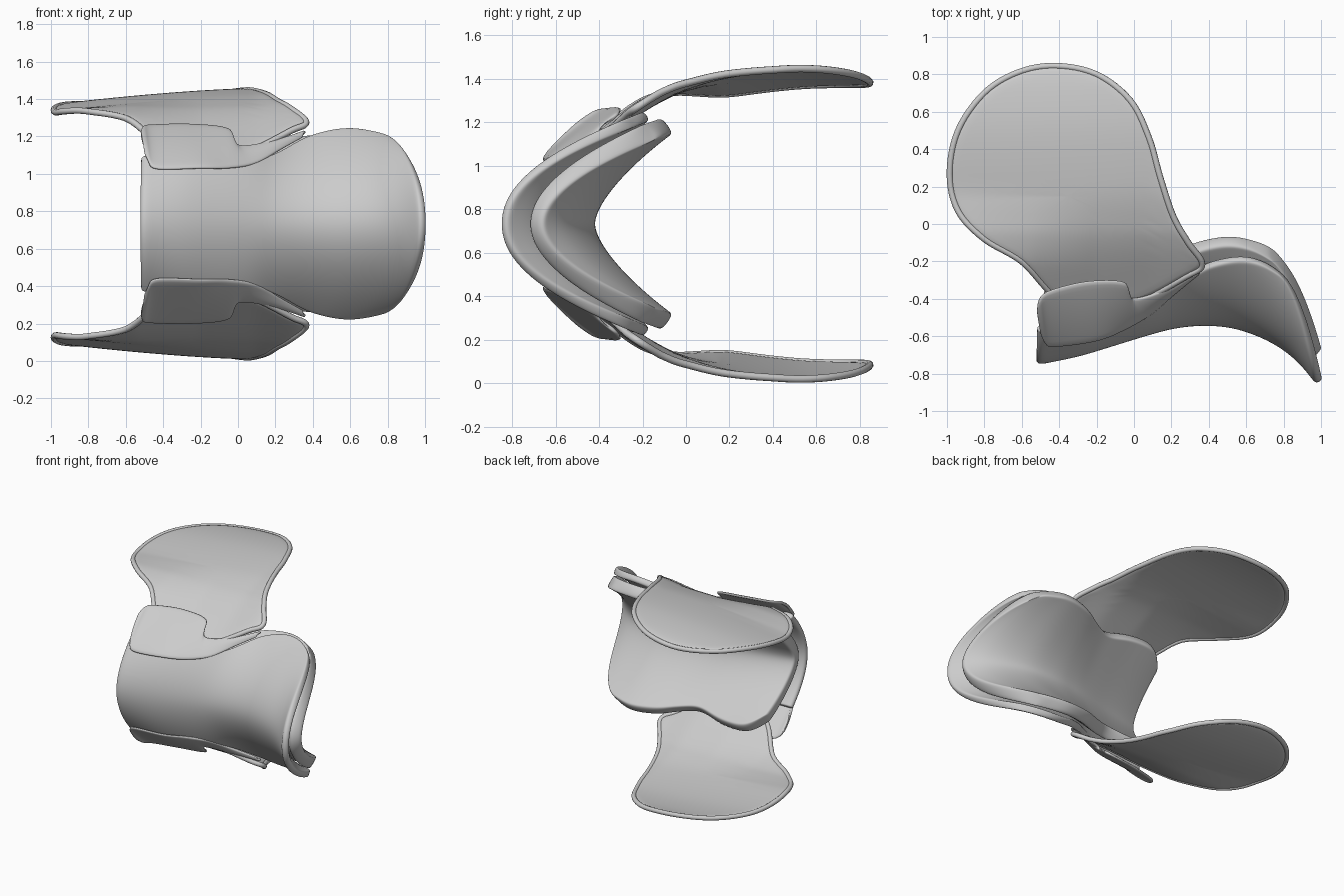
import bpy
from math import sin, cos, pi
from mathutils import Vector

if "Cube" in bpy.data.objects:
    bpy.data.objects.remove(bpy.data.objects["Cube"])

MID = 0.733  # height of the symmetry plane


def spline(keys, n, closed=False):
    """Catmull-Rom samples through the key tuples, n per span."""
    k = [Vector(p) for p in keys]
    m = len(k)
    get = (lambda i: k[i % m]) if closed else (lambda i: k[max(0, min(m - 1, i))])
    out = []
    for i in range(m if closed else m - 1):
        a, b, c, d = get(i - 1), get(i), get(i + 1), get(i + 2)
        for s in range(n):
            t = s / n
            out.append(0.5 * (2 * b + (c - a) * t + (2 * a - 5 * b + 4 * c - d) * t * t
                              + (3 * b - a - 3 * c + d) * t ** 3))
    if not closed:
        out.append(k[-1])
    return out


def clamp(v):
    return max(0, min(1, v))


def finish(name, verts, faces, thick, offset=-1, mirror=False):
    me = bpy.data.meshes.new(name)
    me.from_pydata(verts, [], faces)
    me.shade_smooth()
    ob = bpy.data.objects.new(name, me)
    bpy.context.collection.objects.link(ob)
    ob.location.z = MID
    so = ob.modifiers.new("thickness", 'SOLIDIFY')
    so.thickness, so.offset = thick, offset
    if mirror:
        mi = ob.modifiers.new("mirror", 'MIRROR')
        mi.use_axis = (False, False, True)
    sub = ob.modifiers.new("round", 'SUBSURF')
    sub.levels = sub.render_levels = 2 if name in ("seat", "panel") else 1
    return ob


def grid(name, rows, thick, **kw):
    w = len(rows[0])
    faces = [(i * w + j, (i + 1) * w + j, (i + 1) * w + j + 1, i * w + j + 1)
             for i in range(len(rows) - 1) for j in range(w - 1)]
    return finish(name, [p for r in rows for p in r], faces, thick, **kw)


def saddle_loft(name, keys, thick, n=3, cols=22):
    """Arched, bowed slices; key = centre x, edge x, centre y, edge y, half width, power."""
    rows = []
    end = .88 * pi / 2
    low = cos(end) ** .65
    for xc, xe, c, e, w, p in spline(keys, n):
        row = []
        for j in range(cols + 1):
            a = (2 * j / cols - 1) * end
            s = sin(a) / sin(end)
            soft = ((s * s + .02) ** (p / 2) - .02 ** (p / 2)) / (1.02 ** (p / 2) - .02 ** (p / 2))
            bow = (cos(a) ** .65 - low) / (1 - low)
            row.append((xe + (xc - xe) * bow, c + (e - c) * soft, w * s))
        rows.append(row)
    return grid(name, rows, thick)


# Seat: pommel at -x, raised cantle at +x
saddle_loft("seat", [
    (-.52, -.52, -.755, -.57, .37, 1.9), (-.3, -.3, -.71, -.57, .37, 1.9),
    (-.1, -.1, -.65, -.54, .345, 1.8), (.08, .08, -.595, -.48, .34, 1.75),
    (.22, .22, -.56, -.37, .39, 1.75), (.38, .35, -.546, -.255, .465, 1.75),
    (.55, .47, -.565, -.21, .505, 1.75), (.73, .58, -.635, -.195, .52, 1.8),
    (.87, .68, -.735, -.215, .51, 2.0), (.975, .78, -.86, -.27, .485, 2.2)], .05)

# Padded panel under the seat
saddle_loft("panel", [
    (-.49, -.47, -.69, -.36, .39, 1.7), (-.37, -.36, -.66, -.24, .465, 1.7),
    (-.15, -.15, -.61, -.24, .47, 1.7), (.05, .05, -.56, -.27, .435, 1.7),
    (.2, .2, -.53, -.22, .45, 1.6), (.36, .32, -.51, -.15, .475, 1.6),
    (.55, .45, -.52, -.115, .488, 1.55), (.72, .55, -.57, -.115, .49, 1.65),
    (.85, .64, -.64, -.14, .48, 1.8), (.95, .73, -.73, -.19, .46, 2.0)], .09)

# Small skirts beside the pommel
upper = spline([(-.50, -.59, 1.10), (-.475, -.645, 1.06), (-.42, -.665, 1.03),
                (-.2, -.635, 1.035), (-.05, -.575, 1.035), (.1, -.485, 1.06),
                (.23, -.37, 1.13), (.35, -.27, 1.195)], 8)
lower = spline([(-.52, -.46, 1.23), (-.505, -.41, 1.262), (-.45, -.36, 1.272),
                (-.25, -.31, 1.275), (-.05, -.315, 1.25), (0, -.40, 1.16),
                (.18, -.345, 1.18), (.36, -.235, 1.235)], 8)
rows = []
for a, b in zip(upper, lower):
    row = []
    for j in range(9):
        t = j / 8
        bulge = .03 * t * (1 - t)
        p = a.lerp(b, t) + Vector((0, -bulge, bulge))
        row.append((p.x, p.y, p.z - MID))
    rows.append(row)
grid("skirt", rows, .02, mirror=True)

# Large side flaps, bowed outward
bow = spline([(-.5, 1.06), (-.35, 1.155), (-.2, 1.255), (-.1, 1.315), (0, 1.36),
              (.2, 1.415), (.5, 1.447), (.75, 1.433), (.9, 1.395)], 10)


def flap_point(x, y):
    z = bow[-1].y
    for a, b in zip(bow, bow[1:]):
        if y <= b.x:
            z = a.y + (b.y - a.y) * (y - a.x) / (b.x - a.x)
            break
    u = clamp((y + .35) / .6)
    drop = .088 * (max(0, .1 - x) / 1.1) ** 1.5 * (u * u * (3 - 2 * u) * 1.25 - .25)
    z += .04 * clamp((-.2 - x) / .35) * clamp((.15 - y) / .35) + .03 * clamp((x - .1) / .2)
    return (x, y, z - drop - MID)


outline = spline([(-.44, -.37), (-.6, -.2), (-.8, -.08), (-.94, .07), (-.985, .27),
                  (-.94, .5), (-.8, .70), (-.62, .81), (-.42, .845), (-.2, .80),
                  (-.02, .66), (.08, .46), (.14, .25), (.21, .04), (.29, -.1),
                  (.365, -.215), (.28, -.28), (0, -.42), (-.3, -.44)], 6, closed=True)
centre, rings, n = Vector((-.35, .15)), 12, len(outline)
verts, faces = [flap_point(*centre)], []
for r in range(1, rings + 1):
    verts += [flap_point(*centre.lerp(p, r / rings)) for p in outline]
for k in range(n):
    k2 = (k + 1) % n
    faces.append((0, 1 + k2, 1 + k))
    for r in range(rings - 1):
        a, b = 1 + r * n, 1 + (r + 1) * n
        faces.append((a + k, a + k2, b + k2, b + k))
finish("flap", verts, faces, .022, offset=0, mirror=True)

# Piping round the flap edges
cu = bpy.data.curves.new("flap_piping", 'CURVE')
cu.dimensions = '3D'
cu.bevel_depth, cu.bevel_resolution = .017, 3
sp = cu.splines.new('POLY')
sp.points.add(n - 1)
for pt, p in zip(sp.points, outline):
    pt.co = (*flap_point(*p), 1)
sp.use_cyclic_u = True
sp.use_smooth = True
rim = bpy.data.objects.new("flap_piping", cu)
bpy.context.collection.objects.link(rim)
rim.location.z = MID
rim.modifiers.new("mirror", 'MIRROR').use_axis = (False, False, True)
